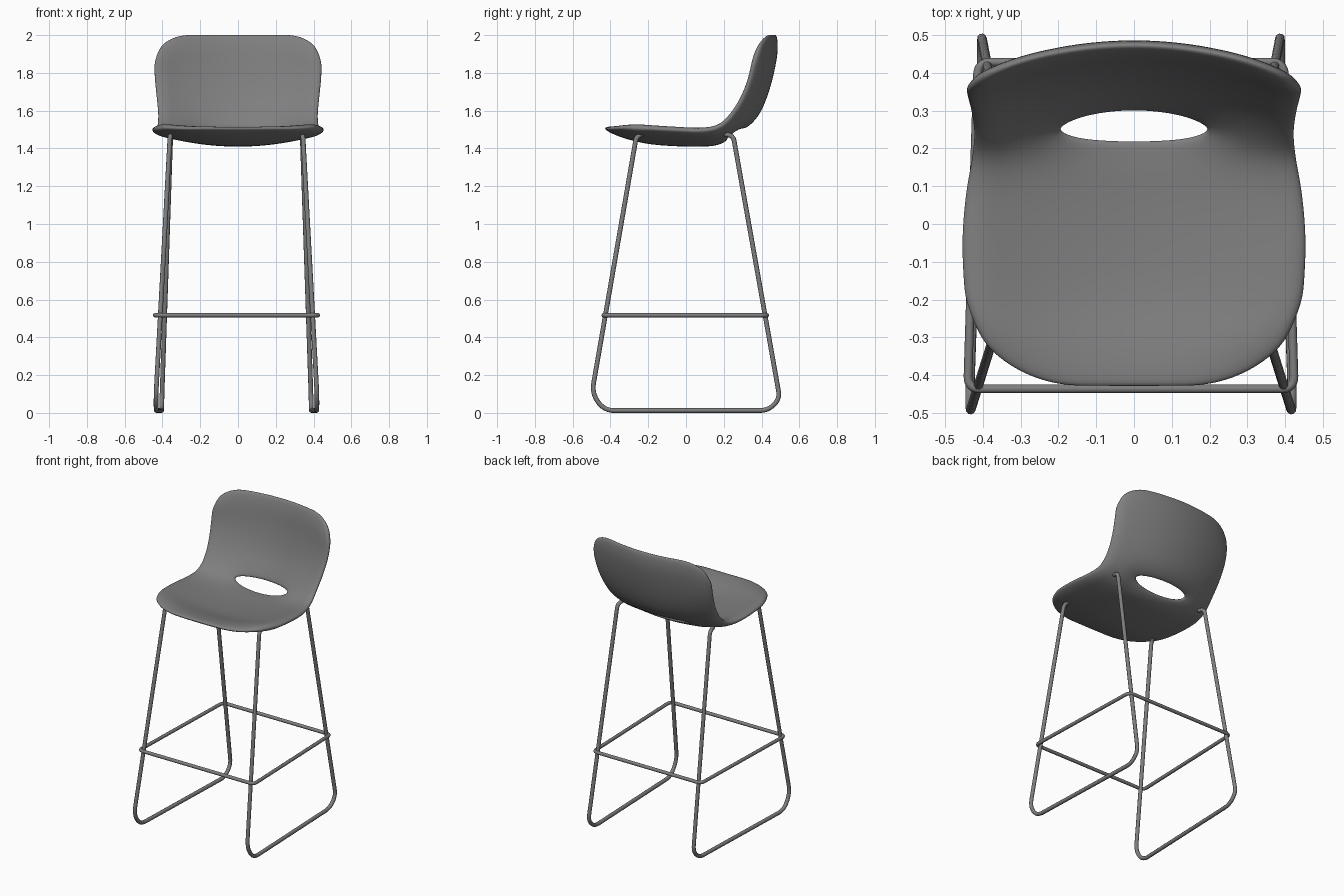
import bpy, bmesh, math
from mathutils import Vector

if "Cube" in bpy.data.objects:
    bpy.data.objects.remove(bpy.data.objects["Cube"])

grey = bpy.data.materials.new("charcoal_grey")
grey.use_nodes = True
grey.diffuse_color = (0.21, 0.21, 0.21, 1)
grey.node_tree.nodes["Principled BSDF"].inputs["Base Color"].default_value = (0.21, 0.21, 0.21, 1)


def select_only(ob):
    bpy.ops.object.select_all(action="DESELECT")
    ob.select_set(True)
    bpy.context.view_layer.objects.active = ob


# Shell stations, front lip to back top: centre y, z, edge y, z, half width
STATIONS = [Vector(p) for p in (
    (-.43, 1.508, -.43, 1.51, .41),
    (-.32, 1.477, -.32, 1.527, .43),
    (-.20, 1.448, -.20, 1.52, .447),
    (-.05, 1.436, -.05, 1.51, .455),
    (.10, 1.435, .08, 1.502, .445),
    (.21, 1.45, .175, 1.52, .428),
    (.31, 1.515, .24, 1.58, .422),
    (.387, 1.63, .297, 1.67, .43),
    (.434, 1.77, .34, 1.78, .441),
    (.46, 1.90, .363, 1.90, .443),
    (.473, 2.003, .385, 2.003, .437))]
LAST = len(STATIONS) - 1


def station(s):
    """Smooth interpolation through the stations."""
    s = min(max(s, 0), LAST)
    i = min(int(s), LAST - 1)
    t = s - i
    b, c = STATIONS[i], STATIONS[i + 1]
    a = STATIONS[i - 1] if i > 0 else b * 2 - c
    d = STATIONS[i + 2] if i + 2 <= LAST else c * 2 - b
    return (b * 2 + (c - a) * t + (a * 2 - b * 5 + c * 4 - d) * t**2
            + (b * 3 - a - c * 3 + d) * t**3) / 2


def corner(u, start, size):
    """How far a rounded corner trims the shell at lateral position u."""
    q = max(0, (abs(u) - start) / (1 - start))
    return size * (1 - math.sqrt(max(0, 1 - q * q)))


COLS, ROWS, SLOT_ROW = 20, 20, 11
SLOT_S, SLOT_U, SLOT_H, SPREAD = 5.5, .47, .41, 1.6


def shell_point(i, j, side):
    t = 2 * i / COLS - 1
    u = .5 * t + .5 * math.sin(t * math.pi / 2)
    lo, hi = corner(u, .35, 2.0), LAST - corner(u, .6, 1.4)
    s = lo + (hi - lo) * j / ROWS
    # spread the rows apart around the slot
    opening = SLOT_H * math.sqrt(max(0, 1 - (u / SLOT_U) ** 2))
    s += side * opening * max(0, 1 - abs(s - SLOT_S) / SPREAD)
    yc, zc, ye, ze, w = station(s)
    f = u * u
    # the seat sides roll down at the rim
    roll = .022 * max(0, 1 - s / 6) * u ** 10
    return (u * w, yc + (ye - yc) * f, zc + (ze - zc) * f - roll)


# Seat shell: one sheet with an open slot, thickened and smoothed
bm = bmesh.new()
lower, upper = {}, {}
for i in range(COLS + 1):
    in_slot = abs(i - COLS // 2) < 4
    for j in range(ROWS + 1):
        side = (j > SLOT_ROW) - (j < SLOT_ROW)
        if j == SLOT_ROW and in_slot:
            lower[i, j] = bm.verts.new(shell_point(i, j, -1))
            upper[i, j] = bm.verts.new(shell_point(i, j, 1))
        else:
            lower[i, j] = upper[i, j] = bm.verts.new(shell_point(i, j, side))
for i in range(COLS):
    for j in range(ROWS):
        g = upper if j >= SLOT_ROW else lower
        bm.faces.new((g[i, j], g[i + 1, j], g[i + 1, j + 1], g[i, j + 1]))
bm.verts.index_update()
rim = {v.index for v in bm.verts if v.is_boundary}
near_rim = {e.other_vert(v).index for v in bm.verts if v.is_boundary
            for e in v.link_edges} - rim
core = set(range(len(bm.verts))) - rim - near_rim
mesh = bpy.data.meshes.new("seat_shell")
bm.to_mesh(mesh)
bm.free()
mesh.materials.append(grey)
shell = bpy.data.objects.new("seat_shell", mesh)
bpy.context.collection.objects.link(shell)

# The shell thins out towards its rim
group = shell.vertex_groups.new(name="thickness")
for members, weight in ((rim, .35), (near_rim, .8), (core, 1)):
    group.add(list(members), weight, "REPLACE")
thick = shell.modifiers.new("thickness", "SOLIDIFY")
thick.thickness = .05
thick.offset = 0
thick.vertex_group = group.name
sub = shell.modifiers.new("smooth", "SUBSURF")
sub.levels = sub.render_levels = 2
select_only(shell)
bpy.ops.object.shade_smooth()


def tube(name, corners, radius, cyclic=False):
    """Round tube along corner points (x, y, z, bend size)."""
    pts = []
    n = len(corners)
    for k, (*p, bend) in enumerate(corners):
        p = Vector(p)
        if not cyclic and k in (0, n - 1):
            pts.append(p)
            continue
        before = Vector(corners[k - 1][:3]) - p
        after = Vector(corners[(k + 1) % n][:3]) - p
        a, b = p + before.normalized() * bend, p + after.normalized() * bend
        for m in range(9):
            t = m / 8
            pts.append(a * (1 - t)**2 + p * 2 * t * (1 - t) + b * t * t)
    curve = bpy.data.curves.new(name, "CURVE")
    curve.dimensions = "3D"
    curve.bevel_depth = radius
    curve.bevel_resolution = 3
    curve.use_fill_caps = True
    spline = curve.splines.new("POLY")
    spline.points.add(len(pts) - 1)
    for point, co in zip(spline.points, pts):
        point.co = (*co, 1)
    spline.use_cyclic_u = cyclic
    curve.materials.append(grey)
    ob = bpy.data.objects.new(name, curve)
    bpy.context.collection.objects.link(ob)
    select_only(ob)
    bpy.ops.object.convert(target="MESH")
    bpy.ops.object.shade_smooth_by_angle(angle=math.radians(50))


# Sled legs: hooked under the shell, down to a floor runner, one per side
SHIFT = -.008
for side, name in ((1, "left_sled_leg"), (-1, "right_sled_leg")):
    tube(name, [(SHIFT + side * x, y, z, bend) for x, y, z, bend in (
        (.345, -.225, 1.475, 0),
        (.352, -.262, 1.468, .03),
        (.426, -.499, .10, .06),
        (.426, -.43, .0125, .05),
        (.395, .435, .0125, .045),
        (.395, .497, .075, .042),
        (.348, .25, 1.468, .03),
        (.34, .205, 1.475, 0))], .0125)

# Footrest ring around the legs
tube("footrest_ring", [(SHIFT + x, y, .517, .035) for x, y in (
    (-.432, -.436), (.432, -.436), (.405, .428), (-.405, .428))], .0115, True)
